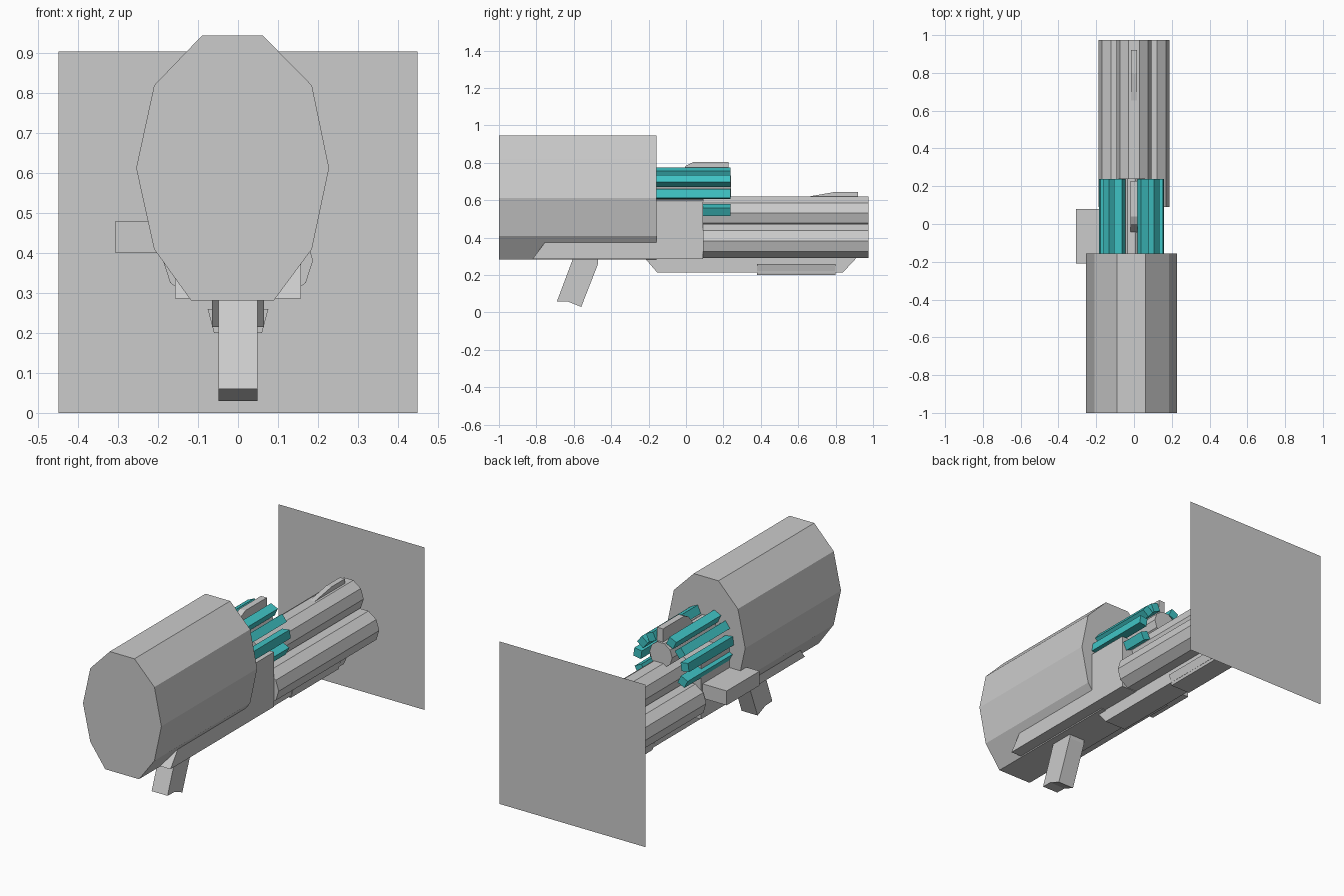
import bpy, bmesh, math
from mathutils import Vector

if "Cube" in bpy.data.objects:
    bpy.data.objects.remove(bpy.data.objects["Cube"])

teal = bpy.data.materials.new("teal")
teal.diffuse_color = (0.05, 0.55, 0.56, 1)
teal.use_nodes = True
teal.node_tree.nodes["Principled BSDF"].inputs["Base Color"].default_value = teal.diffuse_color


def prism(name, bottom, offset, mat=None):
    """Sweep a closed outline along an offset vector."""
    bm = bmesh.new()
    face = bm.faces.new([bm.verts.new(p) for p in bottom])
    out = bmesh.ops.extrude_face_region(bm, geom=[face])
    moved = [v for v in out["geom"] if isinstance(v, bmesh.types.BMVert)]
    bmesh.ops.translate(bm, verts=moved, vec=Vector(offset))
    bmesh.ops.recalc_face_normals(bm, faces=bm.faces)
    me = bpy.data.meshes.new(name)
    bm.to_mesh(me)
    bm.free()
    ob = bpy.data.objects.new(name, me)
    bpy.context.collection.objects.link(ob)
    if mat:
        me.materials.append(mat)
    return ob


def along_y(name, xz, y0, y1, mat=None):
    return prism(name, [(x, y0, z) for x, z in xz], (0, y1 - y0, 0), mat)


def side_profile(name, yz, half_width):
    return prism(name, [(-half_width, y, z) for y, z in yz], (2 * half_width, 0, 0))


def ngon(cx, cz, r, n, turn=0.0):
    return [(cx + r * math.cos(turn + math.tau * i / n),
             cz + r * math.sin(turn + math.tau * i / n)) for i in range(n)]


def rect(x0, x1, z0, z1):
    return [(x0, z0), (x1, z0), (x1, z1), (x0, z1)]


# Backing plane behind the muzzle
me = bpy.data.meshes.new("backing_plane")
me.from_pydata([(-.45, 1, 0), (.45, 1, 0), (.45, 1, .905), (-.45, 1, .905)],
               [], [(0, 1, 2, 3)])
bpy.context.collection.objects.link(bpy.data.objects.new("backing_plane", me))

# Large ten-sided drum
along_y("drum", [(-.09, .945), (.062, .945), (.185, .82), (.228, .613), (.185, .41),
                 (.09, .282), (-.118, .282), (-.21, .41), (-.255, .613), (-.21, .82)],
        -1, -.157)

# Receiver body, side box and grip
side_profile("receiver", [(-.82, .287), (-.75, .38), (-.157, .38), (-.157, .592),
                          (.092, .592), (.092, .287)], .158)
along_y("side_box", rect(-.307, -.14, .40, .48), -.21, .08)
side_profile("grip", [(-.60, .30), (-.47, .30), (-.47, .26), (-.56, .03),
                      (-.63, .058), (-.69, .06)], .049)

# Three barrels
for name, x, z, r in (("top_barrel", 0, .532, .092),
                      ("left_barrel", -.092, .382, .096),
                      ("right_barrel", .092, .382, .096)):
    along_y(name, ngon(x, z, r, 10), .09, .975)

# Front sight on the top barrel
side_profile("front_sight", [(.60, .61), (.80, .645), (.92, .645), (.92, .605)], .015)

# Rail under the barrels with a tapered fore grip
side_profile("lower_rail", [(-.22, .29), (-.155, .215), (.84, .215), (.91, .29)], .065)
along_y("fore_grip", [(-.076, .26), (-.06, .2), (.06, .2), (.076, .26)], .38, .80)

# Core cylinder with a sight fin
cx, cz = -.013, .612
along_y("core", ngon(cx, .665, .07, 10), -.157, .24)
side_profile("rear_sight", [(-.05, .72), (0, .785), (.04, .805), (.228, .805),
                            (.228, .72)], .018)

# Teal bars around the core, mirrored left and right
for side, label in ((-1, "left"), (1, "right")):
    for i, deg in enumerate((25, 52, 82, 116)):
        a = math.radians(90 - side * deg)
        x, z = cx + .147 * math.cos(a), cz + .147 * math.sin(a)
        along_y(f"{label}_bar_{i + 1}", ngon(x, z, .033, 4, a + math.pi / 4),
                -.157, .237, teal)
